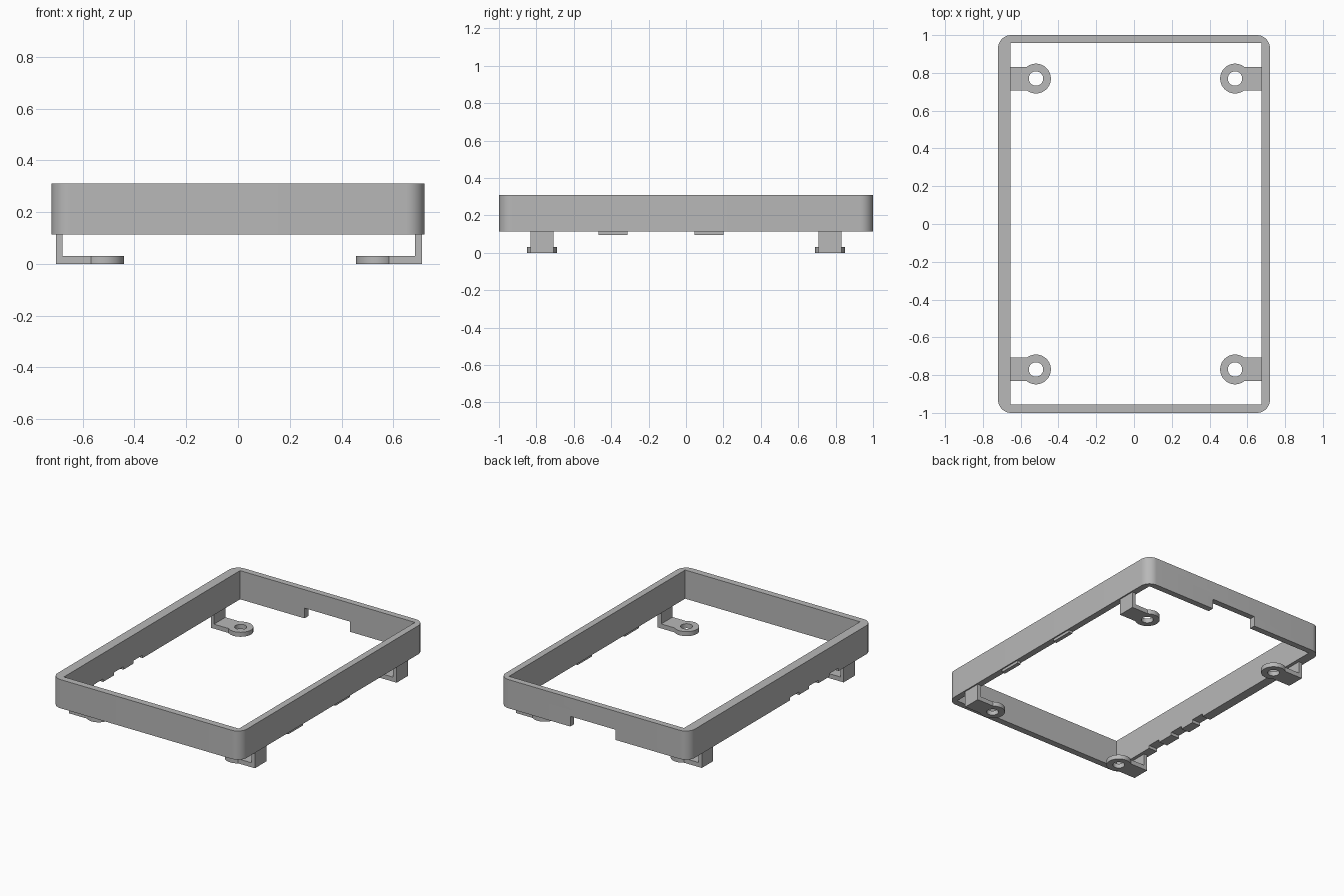
import bpy
import bmesh
from math import radians

cube = bpy.data.objects.get("Cube")
if cube:
    bpy.data.objects.remove(cube, do_unlink=True)

grey = bpy.data.materials.new("plain grey")
grey.use_nodes = True
grey.diffuse_color = (0.48, 0.48, 0.48, 1)
grey.node_tree.nodes["Principled BSDF"].inputs["Base Color"].default_value = grey.diffuse_color


def finish(name, bm):
    mesh = bpy.data.meshes.new(name)
    bm.to_mesh(mesh)
    bm.free()
    mesh.materials.append(grey)
    obj = bpy.data.objects.new(name, mesh)
    bpy.context.collection.objects.link(obj)
    return obj


def box(name, x, y, z, corner=0):
    """Box from (low, high) ranges, with optionally rounded upright edges."""
    bm = bmesh.new()
    bmesh.ops.create_cube(bm, size=1)
    for v in bm.verts:
        v.co = [r[0] if c < 0 else r[1] for c, r in zip(v.co, (x, y, z))]
    if corner:
        upright = [e for e in bm.edges if abs(e.verts[0].co.z - e.verts[1].co.z) > 0.01]
        bmesh.ops.bevel(bm, geom=upright, offset=corner, segments=10,
                        affect='EDGES', profile=0.5)
    return finish(name, bm)


def disc(name, x, y, z, radius):
    bm = bmesh.new()
    bmesh.ops.create_cone(bm, cap_ends=True, segments=40, radius1=radius,
                          radius2=radius, depth=z[1] - z[0])
    bmesh.ops.translate(bm, verts=bm.verts, vec=(x, y, sum(z) / 2))
    return finish(name, bm)


def combine(obj, other, operation):
    """Apply a boolean and remove the helper."""
    mod = obj.modifiers.new("boolean", 'BOOLEAN')
    mod.operation = operation
    mod.solver = 'EXACT'
    mod.object = other
    select(obj)
    bpy.ops.object.modifier_apply(modifier=mod.name)
    bpy.data.objects.remove(other, do_unlink=True)


def select(obj):
    bpy.ops.object.select_all(action='DESELECT')
    obj.select_set(True)
    bpy.context.view_layer.objects.active = obj


def smooth(obj):
    select(obj)
    bpy.ops.object.shade_smooth_by_angle(angle=radians(30))


BOTTOM, TOP, PLATE = 0.113, 0.31, 0.031

# Rim: rounded outside, square inside
rim = box("rim", (-0.72, 0.72), (-1, 1), (BOTTOM, TOP), 0.07)
combine(rim, box("opening", (-0.655, 0.675), (-0.955, 0.958), (0, 1)), 'DIFFERENCE')

# Wide notch under the back wall
combine(rim, box("back_notch", (-0.165, 0.18), (0.9, 1.1), (0, BOTTOM + 0.07)), 'DIFFERENCE')

# Small notches under the right wall
for y in (-0.58, -0.36, -0.15):
    cutter = box("side_notch", (-0.8, -0.6), (y - 0.05, y + 0.05), (0, BOTTOM + 0.02))
    combine(rim, cutter, 'DIFFERENCE')
smooth(rim)

# Shallow tabs under the left wall
for name, y in (("front_tab", -0.39), ("back_tab", 0.123)):
    box(name, (0.684, 0.711), (y - 0.078, y + 0.078), (0.095, BOTTOM))

# Four L-shaped mounting feet with a ring at the end
for side, s, outer, inner, ring_x in (("right", -1, -0.703, -0.678, -0.519),
                                      ("left", 1, 0.711, 0.684, 0.535)):
    for end, y in (("front", -0.77), ("back", 0.77)):
        label = end + "_" + side
        width = (y - 0.062, y + 0.062)
        foot = box(label + "_foot", sorted((outer, ring_x)), width, (0, PLATE))
        combine(foot, disc("ring", ring_x, y, (0, PLATE), 0.079), 'UNION')
        combine(foot, disc("hole", ring_x, y, (-0.1, 0.1), 0.038), 'DIFFERENCE')
        post = box("post", sorted((outer, inner)), width, (0, BOTTOM))
        combine(foot, post, 'UNION')
        smooth(foot)
